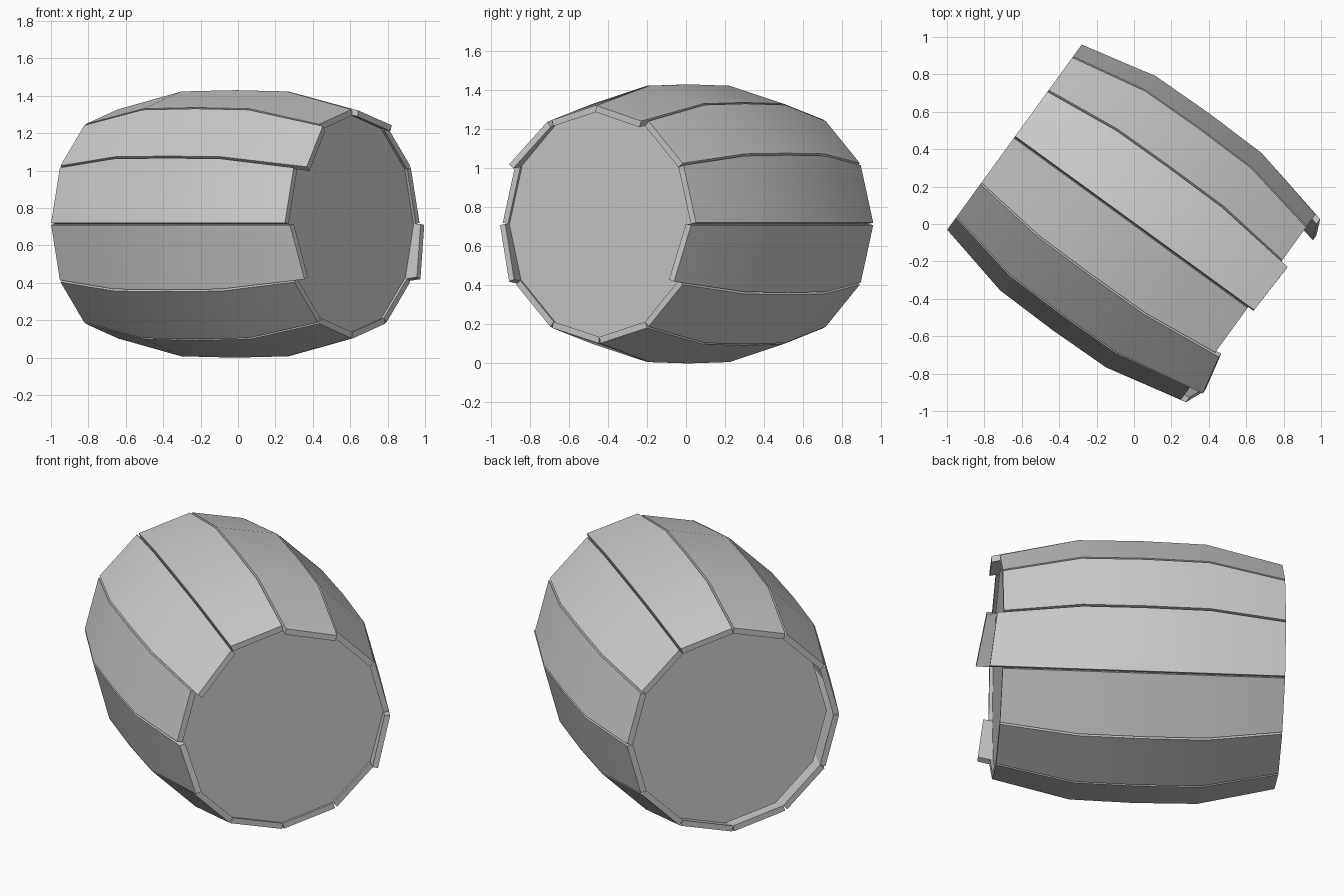
import bpy, bmesh, math
from mathutils import Matrix

if "Cube" in bpy.data.objects:
    bpy.data.objects.remove(bpy.data.objects["Cube"])

# One plain grey for the whole barrel
grey = bpy.data.materials.new("plain_grey")
grey.use_nodes = True
grey.diffuse_color = (0.6, 0.6, 0.6, 1)
grey.node_tree.nodes["Principled BSDF"].inputs["Base Color"].default_value = (0.6, 0.6, 0.6, 1)

SIDES = 12
THICK = 0.033
GAP = 0.006
TAPER = 0.15
BACK, FRONT = -0.79, 0.755
RINGS = [(BACK, 0.612), (-0.37, 0.708), (-0.02, 0.715), (0.33, 0.708), (FRONT, 0.612)]
# Staves that stick out: index -> end position at each long edge
LONG = {2: (0.80, 0.79), 4: (0.785, 0.83), 6: (0.785, 0.82), 11: (0.825, 0.79)}

# The barrel lies on its side, turned about the upright axis
place = Matrix.Translation((0, 0, 0.715)) @ Matrix.Rotation(math.radians(-36), 4, "Z")


def finish(bm, name):
    bmesh.ops.recalc_face_normals(bm, faces=bm.faces)
    mesh = bpy.data.meshes.new(name)
    bm.to_mesh(mesh)
    bm.free()
    mesh.materials.append(grey)
    obj = bpy.data.objects.new(name, mesh)
    bpy.context.collection.objects.link(obj)
    obj.matrix_world = place
    bpy.ops.object.select_all(action="DESELECT")
    obj.select_set(True)
    bpy.context.view_layer.objects.active = obj
    bpy.ops.object.shade_smooth_by_angle(angle=math.radians(25))


def stave(index):
    """A curved plank; neighbours touch on the inside and leave a groove outside."""
    bm = bmesh.new()
    a, b = (math.tau * (index + k) / SIDES for k in (0, 1))
    ends = LONG.get(index, (FRONT, FRONT))
    sections = []
    for u, r in RINGS:
        section = []
        for side, depth in ((0, 0), (1, 0), (1, THICK), (0, THICK)):
            at = ends[side] if u == FRONT else u
            rad = r - depth - (at - u) * TAPER
            inset = 0 if depth else GAP / rad
            ang = b - inset if side else a + inset
            section.append(bm.verts.new((at, rad * math.cos(ang), rad * math.sin(ang))))
        sections.append(section)
    for s, t in zip(sections, sections[1:]):
        for k in range(4):
            j = (k + 1) % 4
            bm.faces.new((s[k], s[j], t[j], t[k]))
    bm.faces.new(sections[0])
    bm.faces.new(sections[-1])
    finish(bm, f"stave_{index + 1}")


def head(name, u, shift):
    """A thin flat board closing one end, set sideways by shift."""
    bm = bmesh.new()
    turn = Matrix.Translation((u, shift, 0)) @ Matrix.Rotation(math.pi / 2, 4, "Y")
    bmesh.ops.create_cone(bm, cap_ends=True, segments=SIDES, radius1=0.59,
                          radius2=0.59, depth=0.02, matrix=turn)
    finish(bm, name)


for i in range(SIDES):
    stave(i)
head("front_head", 0.725, 0)
head("back_head", -0.71, 0.025)
